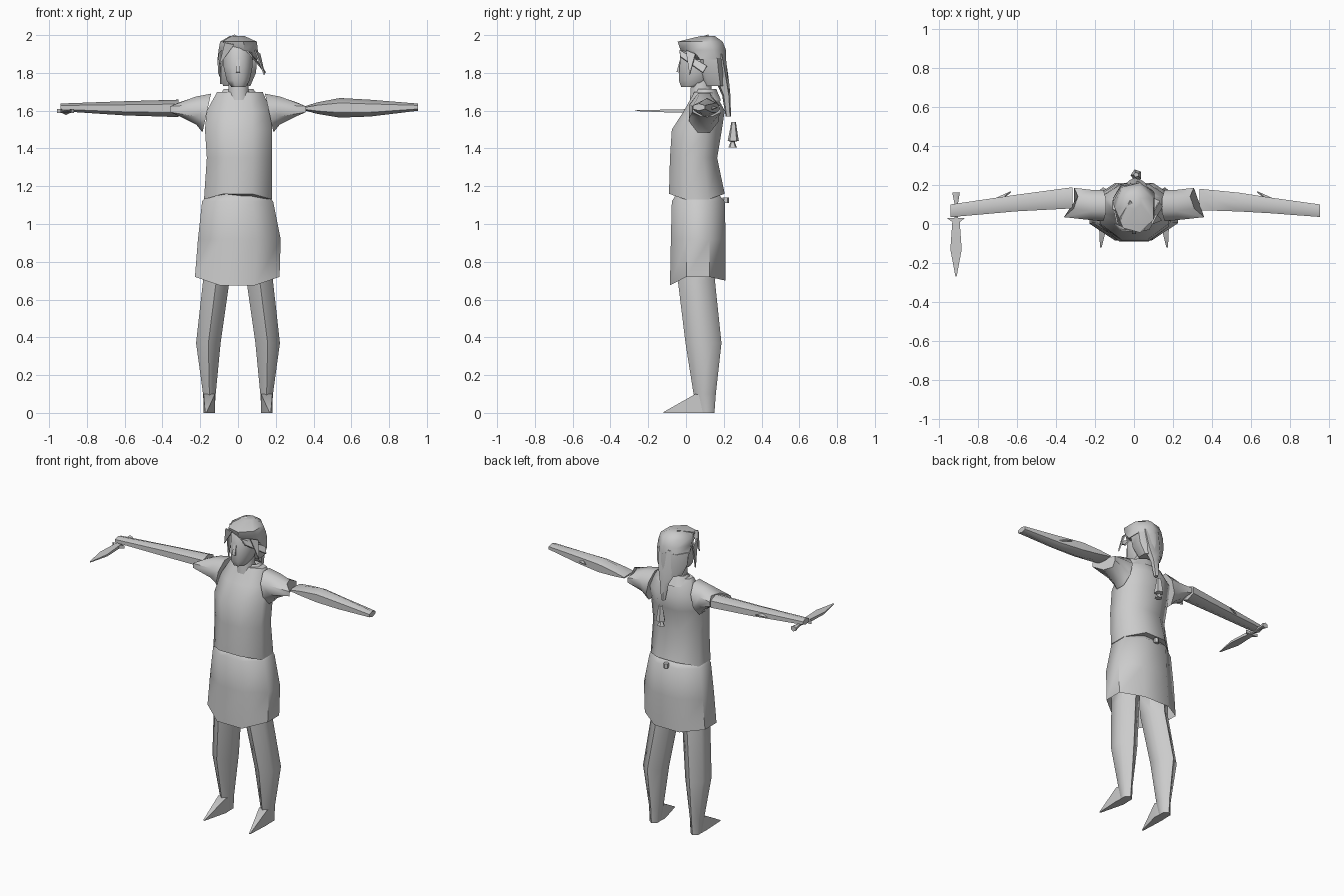
import bpy, bmesh, math
from mathutils import Vector

cube = bpy.data.objects.get("Cube")
if cube:
    bpy.data.objects.remove(cube, do_unlink=True)

clay = bpy.data.materials.new("clay_grey")
clay.use_nodes = True
GREY = (0.6, 0.6, 0.6, 1)
clay.diffuse_color = GREY
clay.node_tree.nodes["Principled BSDF"].inputs["Base Color"].default_value = GREY


def finish(name, bm, angle=55):
    bmesh.ops.recalc_face_normals(bm, faces=bm.faces)
    me = bpy.data.meshes.new(name)
    bm.to_mesh(me)
    bm.free()
    me.materials.append(clay)
    ob = bpy.data.objects.new(name, me)
    bpy.context.collection.objects.link(ob)
    bpy.ops.object.select_all(action='DESELECT')
    ob.select_set(True)
    bpy.context.view_layer.objects.active = ob
    bpy.ops.object.shade_smooth_by_angle(angle=math.radians(angle))
    return ob


def loft(name, axis, rings, n=8, caps=(True, True), tweak=None, side=1):
    """Skin rings of (position, u0, u1, v0, v1) stacked along an axis."""
    bm = bmesh.new()
    rows = []
    k = 1 / math.cos(math.pi / n)
    for i, (p, u0, u1, v0, v1) in enumerate(rings):
        row = []
        for j in range(n):
            a = 2 * math.pi * (j + 0.5) / n
            u = (u0 + u1) / 2 + (u1 - u0) / 2 * k * math.cos(a)
            v = (v0 + v1) / 2 + (v1 - v0) / 2 * k * math.sin(a)
            co = {'x': (p, u, v), 'y': (u, p, v), 'z': (u, v, p)}[axis]
            if tweak:
                co = tweak(i, *co)
            row.append(bm.verts.new((co[0] * side, co[1], co[2])))
        rows.append(row)
    for a, b in zip(rows, rows[1:]):
        for j in range(n):
            bm.faces.new((a[j], a[(j + 1) % n], b[(j + 1) % n], b[j]))
    if caps[0]:
        bm.faces.new(rows[0])
    if caps[1]:
        bm.faces.new(rows[-1])
    return finish(name, bm)


def plate(name, points, thick=0.008):
    """Thin flat lock or strip through the given outline."""
    bm = bmesh.new()
    pts = [Vector(p) for p in points]
    off = (pts[1] - pts[0]).cross(pts[2] - pts[0]).normalized() * thick / 2
    a = [bm.verts.new(p + off) for p in pts]
    b = [bm.verts.new(p - off) for p in pts]
    bm.faces.new(a)
    bm.faces.new(b[::-1])
    for i in range(len(pts)):
        j = (i + 1) % len(pts)
        bm.faces.new((a[i], b[i], b[j], a[j]))
    return finish(name, bm, 30)


# Tunic with a slightly ragged hem
def ragged(i, x, y, z):
    return (x, y, z + (0.03 if i == 0 and abs(x) < 0.1 else 0))


loft("tunic", 'z', [
    (1.13, -0.180, 0.180, -0.09, 0.205), (1.35, -0.165, 0.180, -0.085, 0.165),
    (1.50, -0.175, 0.180, -0.075, 0.190), (1.60, -0.165, 0.175, -0.01, 0.205),
    (1.70, -0.110, 0.130, 0.045, 0.150)], tweak=ragged)


# Skirt, open below, its hem dipping at the front
def hem(i, x, y, z):
    if i == 0:
        z -= 0.045 if y < -0.05 else (0.02 if y > 0.18 else 0)
    return (x, y, z)


loft("skirt", 'z', [
    (0.72, -0.228, 0.220, -0.085, 0.210), (0.92, -0.212, 0.226, -0.080, 0.210),
    (1.12, -0.190, 0.186, -0.075, 0.205), (1.16, -0.150, 0.150, -0.05, 0.17)],
    caps=(False, True), tweak=hem)
loft("belt_knot", 'z', [(1.11, -0.015, 0.015, 0.195, 0.225),
                        (1.14, -0.015, 0.015, 0.195, 0.225)], n=6)

# Legs and pointed feet
for side, label in ((1, "left"), (-1, "right")):
    loft(label + "_leg", 'z', [
        (0.0, 0.125, 0.180, 0.075, 0.145), (0.10, 0.118, 0.185, 0.048, 0.150),
        (0.37, 0.092, 0.222, 0.010, 0.175), (0.70, 0.045, 0.185, -0.030, 0.140),
        (0.85, 0.030, 0.180, -0.03, 0.14)], n=6, side=side)
    loft(label + "_foot", 'y', [
        (-0.12, 0.166, 0.174, 0.0, 0.004), (0.05, 0.122, 0.182, 0.0, 0.10),
        (0.12, 0.128, 0.178, 0.0, 0.08)], n=4, side=side)

    # Flared sleeve with a notched, flattened mouth
    def mouth(i, x, y, z):
        if i == 0:
            x += (1.59 - z) * 0.22
        if i == 2:
            x += min(abs(y - 0.11), 0.07) * 0.9 - (y - 0.11) * 0.35
        return (x, y, z)
    loft(label + "_sleeve", 'x', [
        (0.165, 0.015, 0.175, 1.485, 1.69), (0.22, 0.02, 0.175, 1.525, 1.675),
        (0.27, 0.035, 0.185, 1.57, 1.645)], n=8, tweak=mouth, side=side)

    # Small cloth point behind each elbow
    plate(label + "_elbow_point", [(side * 0.63, 0.165, 1.615),
                                   (side * 0.73, 0.12, 1.60),
                                   (side * 0.70, 0.11, 1.63)])

# Arms
loft("right_arm", 'x', [
    (0.315, 0.080, 0.188, 1.572, 1.652), (0.60, 0.065, 0.150, 1.580, 1.645),
    (0.94, 0.035, 0.100, 1.600, 1.635)], n=6, side=-1)
loft("left_arm", 'x', [
    (0.335, 0.070, 0.180, 1.607, 1.617), (0.42, 0.068, 0.172, 1.587, 1.640),
    (0.54, 0.064, 0.160, 1.570, 1.660), (0.70, 0.055, 0.135, 1.575, 1.652),
    (0.952, 0.036, 0.100, 1.602, 1.635)], n=6)

# Dagger held forward in the right hand
loft("dagger_blade", 'y', [
    (-0.27, -0.914, -0.908, 1.598, 1.602), (-0.13, -0.940, -0.882, 1.592, 1.605),
    (0.01, -0.930, -0.892, 1.588, 1.608), (0.03, -0.957, -0.867, 1.588, 1.608)], n=4)
loft("dagger_grip", 'y', [
    (0.03, -0.918, -0.902, 1.59, 1.606), (0.11, -0.920, -0.900, 1.588, 1.608),
    (0.16, -0.930, -0.892, 1.58, 1.612)], n=6)

# Neck, collar and head
loft("neck", 'z', [(1.64, -0.055, 0.065, 0.02, 0.14),
                   (1.72, -0.050, 0.055, 0.025, 0.135),
                   (1.80, -0.050, 0.050, 0.03, 0.14)])
loft("collar", 'z', [(1.655, -0.115, 0.130, 0.03, 0.185),
                     (1.715, -0.075, 0.080, 0.05, 0.16)], caps=(False, False))
loft("face", 'z', [
    (1.725, -0.035, 0.040, -0.025, 0.08), (1.76, -0.060, 0.062, -0.038, 0.13),
    (1.83, -0.076, 0.076, -0.034, 0.16), (1.93, -0.075, 0.075, -0.028, 0.16),
    (1.97, -0.050, 0.050, 0.0, 0.13)])
plate("nose", [(0, -0.032, 1.87), (0, -0.050, 1.805), (0, -0.03, 1.80)], 0.02)

# Hair: cap, back and tail
loft("hair_cap", 'z', [
    (1.87, -0.098, 0.105, 0.03, 0.205), (1.92, -0.092, 0.105, -0.02, 0.203),
    (1.965, -0.085, 0.100, -0.035, 0.185), (1.995, -0.040, 0.035, 0.08, 0.15)], n=7)
loft("hair_back", 'z', [
    (1.73, -0.070, 0.065, 0.09, 0.215), (1.80, -0.095, 0.095, 0.06, 0.213),
    (1.88, -0.098, 0.102, 0.05, 0.205)], n=7)
loft("hair_tail", 'z', [
    (1.57, 0.0, 0.022, 0.212, 0.236), (1.68, -0.015, 0.035, 0.195, 0.232),
    (1.76, -0.050, 0.055, 0.16, 0.222), (1.90, -0.06, 0.07, 0.12, 0.20)], n=5)
loft("tail_tassel", 'z', [
    (1.405, -0.008, 0.032, 0.228, 0.266), (1.435, 0.004, 0.020, 0.238, 0.256),
    (1.44, -0.012, 0.036, 0.225, 0.275), (1.54, 0.0, 0.024, 0.242, 0.262)], n=5)

# Loose locks around the face
plate("left_fringe", [(0.045, -0.035, 1.92), (0.075, -0.03, 1.885),
                      (0.145, 0.09, 1.80), (0.125, 0.11, 1.835)])
plate("left_lock", [(0.09, 0.0, 1.92), (0.115, 0.05, 1.90), (0.14, 0.02, 1.79)])
plate("right_fringe", [(-0.02, -0.035, 1.95), (-0.07, -0.03, 1.96), (-0.10, 0.0, 1.84)])
plate("right_lock", [(-0.085, 0.0, 1.92), (-0.10, 0.07, 1.90), (-0.09, 0.03, 1.74)])
plate("crown_tuft", [(-0.08, 0.02, 1.965), (0.02, 0.08, 1.975), (-0.02, 0.12, 2.0)])
